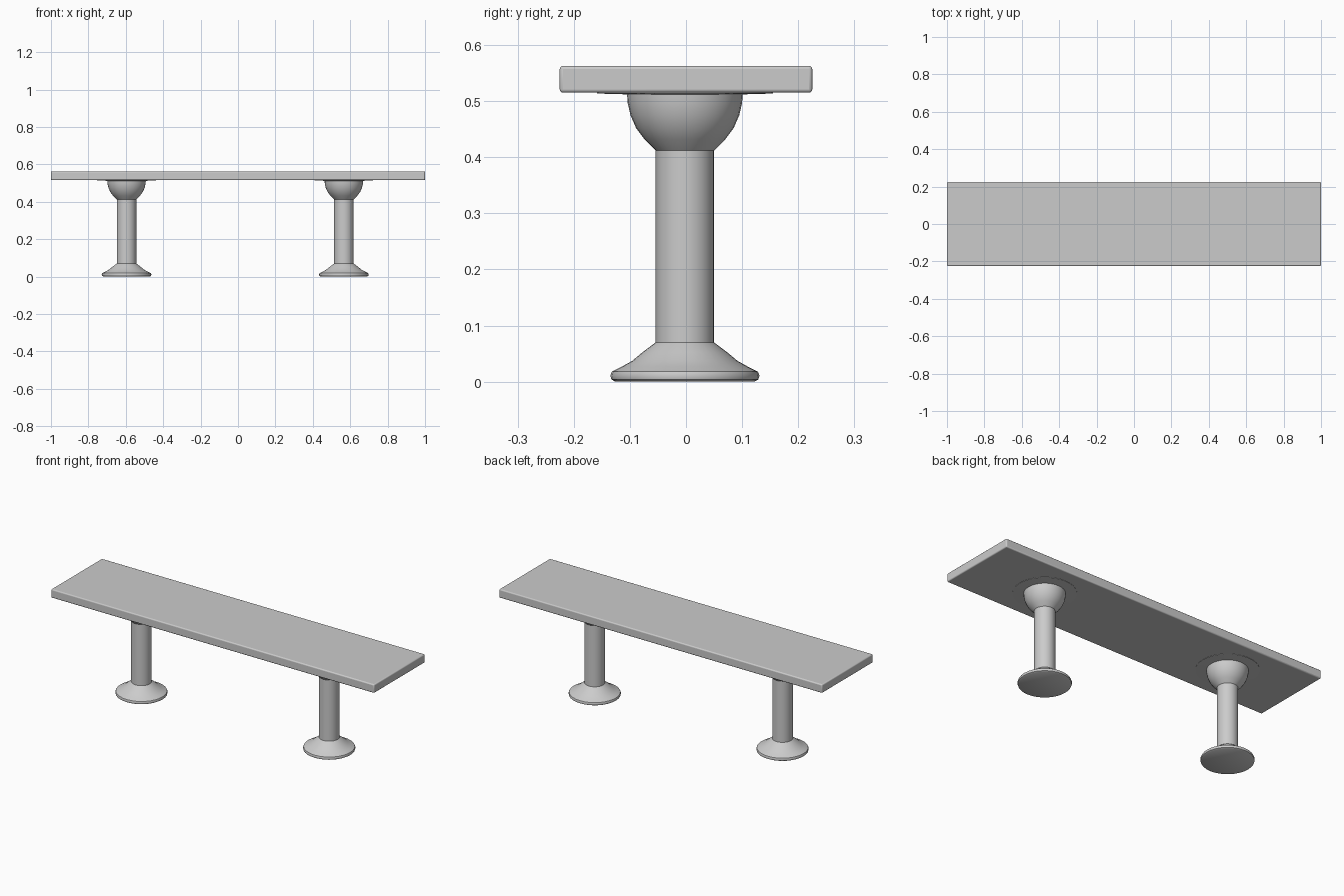
import bpy, bmesh
from math import cos, sin, tau, radians

if "Cube" in bpy.data.objects:
    bpy.data.objects.remove(bpy.data.objects["Cube"])


def make_object(name, bm, angle):
    bmesh.ops.recalc_face_normals(bm, faces=bm.faces)
    mesh = bpy.data.meshes.new(name)
    bm.to_mesh(mesh)
    bm.free()
    obj = bpy.data.objects.new(name, mesh)
    bpy.context.collection.objects.link(obj)
    bpy.ops.object.select_all(action='DESELECT')
    obj.select_set(True)
    bpy.context.view_layer.objects.active = obj
    bpy.ops.object.shade_smooth_by_angle(angle=radians(angle))
    return obj


def lathe(name, profile, location, sides=32):
    bm = bmesh.new()
    rings = [[bm.verts.new((r * cos(tau * i / sides), r * sin(tau * i / sides), z))
              for i in range(sides)] for r, z in profile]
    for low, high in zip(rings, rings[1:]):
        for i in range(sides):
            j = (i + 1) % sides
            bm.faces.new((low[i], low[j], high[j], high[i]))
    bm.faces.new(rings[0][::-1])
    bm.faces.new(rings[-1])
    obj = make_object(name, bm, 40)
    obj.location = location
    return obj


# Seat: flat slab with slightly rounded edges
bm = bmesh.new()
bmesh.ops.create_cube(bm, size=1)
for v in bm.verts:
    v.co = (v.co.x * 2, v.co.y * 0.45, v.co.z * 0.048)
seat = make_object("seat", bm, 30)
seat.location.z = 0.539
bevel = seat.modifiers.new("rounded_edges", 'BEVEL')
bevel.width = 0.006
bevel.segments = 3

# Pedestals: flared foot, plain column, bowl-shaped head and shallow top flange
profile = [(0.124, 0), (0.131, 0.004), (0.133, 0.011), (0.130, 0.018),
           (0.112, 0.027), (0.094, 0.037), (0.076, 0.052), (0.052, 0.070),
           (0.052, 0.412), (0.072, 0.432), (0.087, 0.452), (0.097, 0.475),
           (0.102, 0.497), (0.103, 0.512), (0.157, 0.5135), (0.157, 0.518)]
for side, x in (("left", -0.596), ("right", 0.566)):
    lathe(side + "_pedestal", profile, (x, -0.002, 0))
